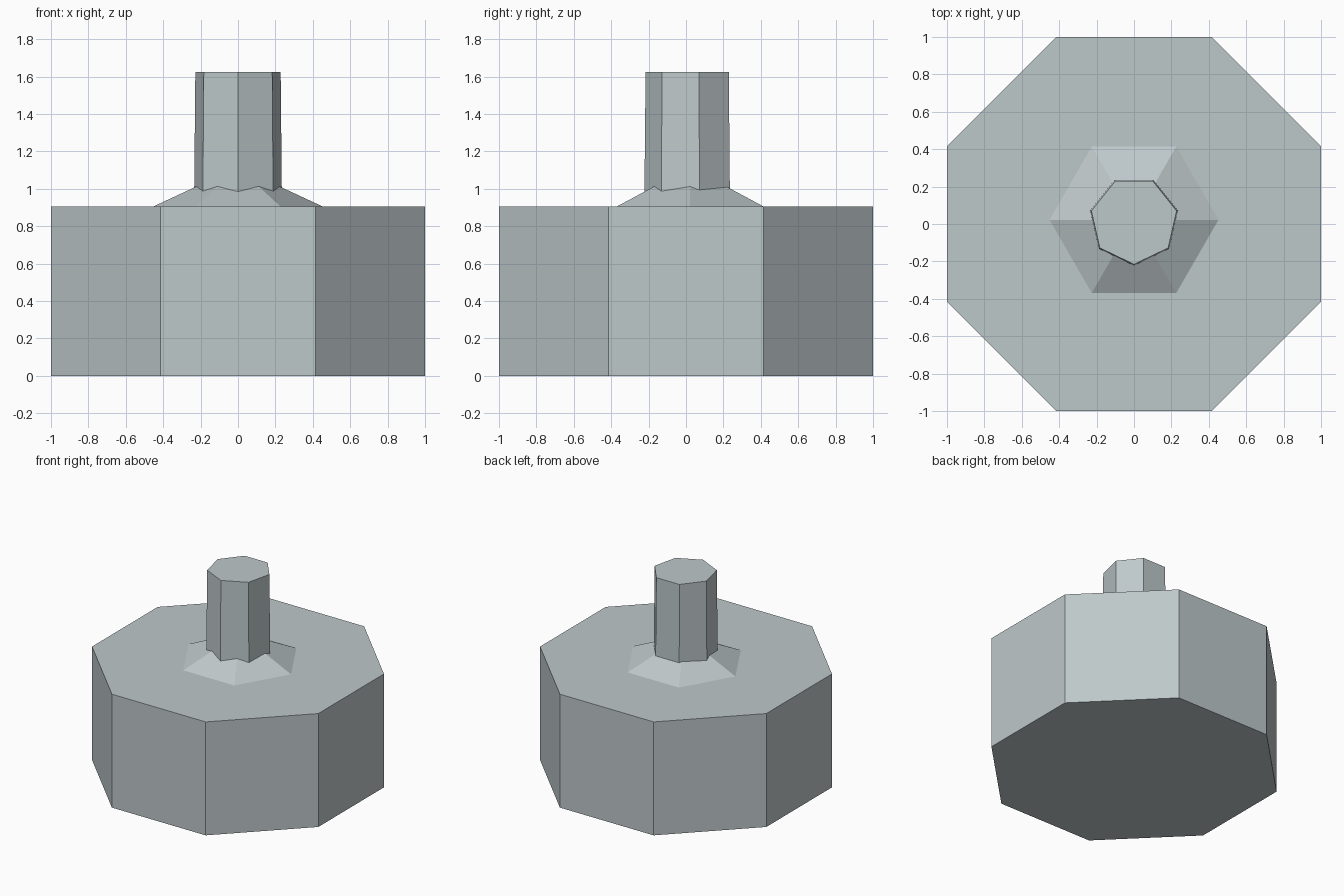
import bpy
import math

cube = bpy.data.objects.get("Cube")
if cube:
    bpy.data.objects.remove(cube, do_unlink=True)

grey = bpy.data.materials.new("pale_grey")
grey.use_nodes = True
colour = (0.515, 0.578, 0.591, 1)
grey.diffuse_color = colour
grey.node_tree.nodes["Principled BSDF"].inputs["Base Color"].default_value = colour


def prism(name, sides, r_bottom, r_top, z_bottom, z_top, first_angle, y=0.0):
    """Flat-sided upright solid with its first corner at first_angle degrees."""
    def ring(r, z):
        angles = [math.radians(first_angle + 360 * i / sides) for i in range(sides)]
        return [(r * math.cos(a), r * math.sin(a), z) for a in angles]

    verts = ring(r_bottom, z_bottom)
    faces = [tuple(reversed(range(sides)))]
    if r_top > 0:
        verts += ring(r_top, z_top)
        faces.append(tuple(range(sides, 2 * sides)))
    else:
        verts.append((0, 0, z_top))
    for i in range(sides):
        j = (i + 1) % sides
        faces.append((i, j, sides + j, sides + i) if r_top > 0 else (i, j, sides))
    mesh = bpy.data.meshes.new(name)
    mesh.from_pydata(verts, [], faces)
    mesh.materials.append(grey)
    obj = bpy.data.objects.new(name, mesh)
    obj.location.y = y
    bpy.context.collection.objects.link(obj)
    return obj


BODY_TOP = 0.906

# Broad octagonal body
prism("body", 8, 1 / math.cos(math.pi / 8), 1 / math.cos(math.pi / 8), 0, BODY_TOP, 22.5)
# Shallow six-sided collar cone, slightly behind the centre
prism("collar", 6, 0.452, 0, BODY_TOP, BODY_TOP + 0.21, 0, 0.0225)
# Seven-sided tapering stem with a corner to the front
prism("stem", 7, 0.241, 0.234, BODY_TOP, 1.626, -90, 0.018)
